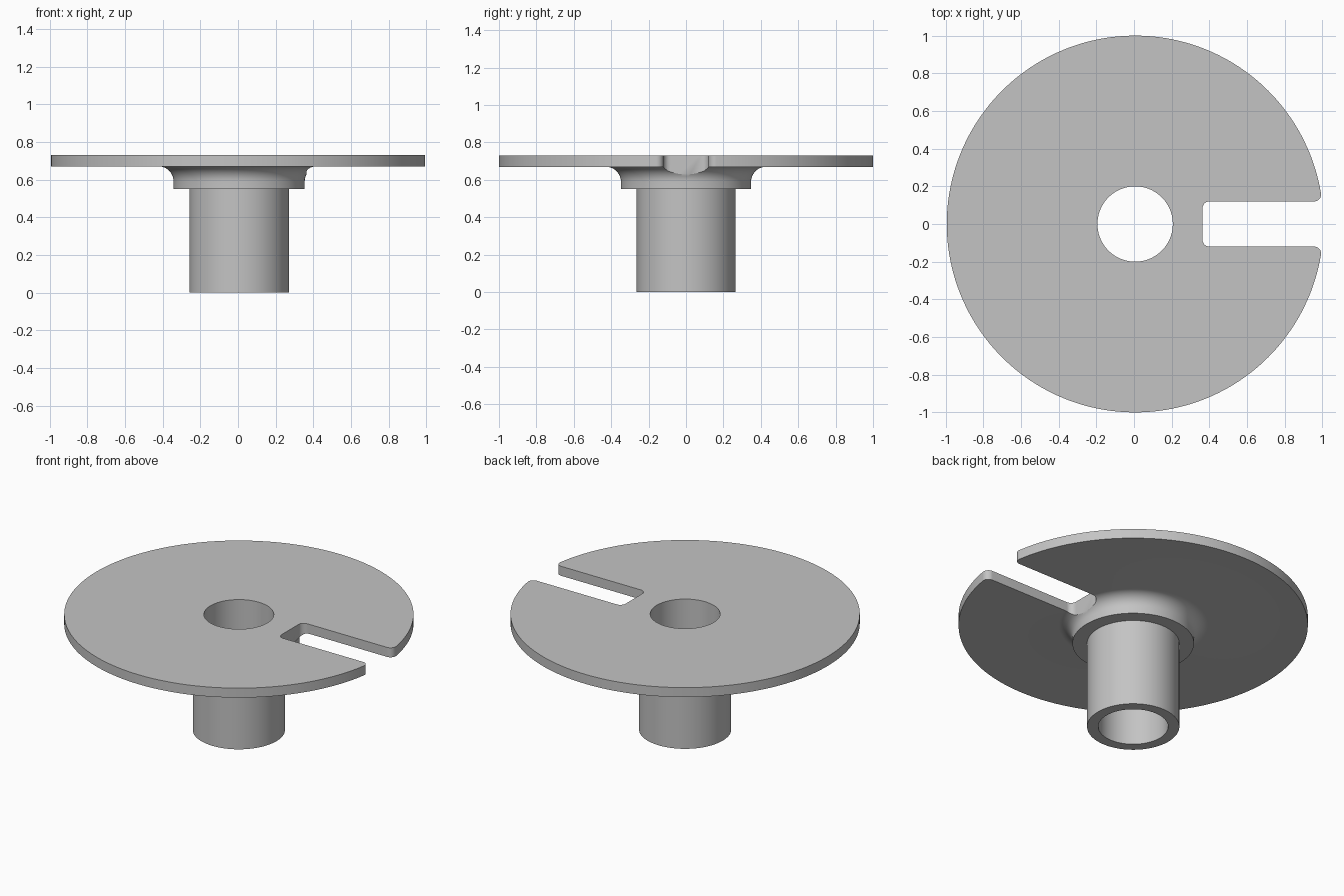
import bpy, bmesh, math

if "Cube" in bpy.data.objects:
    bpy.data.objects.remove(bpy.data.objects["Cube"])

SHIFT = 0.006          # the slot mouth trims the +x rim, so the axis sits slightly right
SEGMENTS = 192

grey = bpy.data.materials.new("plain_grey")
grey.diffuse_color = (0.55, 0.55, 0.55, 1)
grey.use_nodes = True
grey.node_tree.nodes["Principled BSDF"].inputs["Base Color"].default_value = grey.diffuse_color


def arc(cx, cy, r, a0, a1, n):
    """Points on an arc, angles in degrees."""
    angles = [math.radians(a0 + (a1 - a0) * i / n) for i in range(n + 1)]
    return [(cx + r * math.cos(a), cy + r * math.sin(a)) for a in angles]


def make_object(name, bm):
    bmesh.ops.recalc_face_normals(bm, faces=bm.faces)
    mesh = bpy.data.meshes.new(name)
    bm.to_mesh(mesh)
    bm.free()
    mesh.materials.append(grey)
    obj = bpy.data.objects.new(name, mesh)
    obj.location.x = SHIFT
    bpy.context.collection.objects.link(obj)
    return obj


# Flanged hub: closed (radius, height) section with a concave fillet, revolved
section = [(0.20, 0), (0.264, 0), (0.264, 0.55), (0.348, 0.55)]
section += arc(0.428, 0.59, 0.08, 180, 90, 12)
section += [(1.0, 0.67), (1.0, 0.73), (0.20, 0.73)]
bm = bmesh.new()
rings = []
for i in range(SEGMENTS):
    a = 2 * math.pi * i / SEGMENTS
    rings.append([bm.verts.new((r * math.cos(a), r * math.sin(a), z)) for r, z in section])
for i, ring in enumerate(rings):
    following = rings[(i + 1) % SEGMENTS]
    for j in range(len(section)):
        k = (j + 1) % len(section)
        bm.faces.new((ring[j], following[j], following[k], ring[k]))
hub = make_object("flanged_hub", bm)

# Slot cutter: rounded inner corners and a mouth rounded into the rim
half, inner, fillet = 0.12, 0.358, 0.036
mouth_y = half + fillet
mouth_x = math.sqrt((1 - fillet) ** 2 - mouth_y ** 2)
tangent = math.degrees(math.atan2(mouth_y, mouth_x))
upper = arc(inner + fillet, half - fillet, fillet, 180, 90, 8)
upper += arc(mouth_x, mouth_y, fillet, -90, tangent, 10)
upper += [(1.1, upper[-1][1] + 0.02)]
outline = upper + [(x, -y) for x, y in reversed(upper)]
bm = bmesh.new()
base = bm.faces.new([bm.verts.new((x, y, 0.56)) for x, y in outline])
lift = bmesh.ops.extrude_face_region(bm, geom=[base])
bmesh.ops.translate(bm, vec=(0, 0, 0.3),
                    verts=[v for v in lift["geom"] if isinstance(v, bmesh.types.BMVert)])
cutter = make_object("slot_cutter", bm)
cutter.hide_render = True
cutter.hide_set(True)

# Cut the slot and shade
cut = hub.modifiers.new("slot", 'BOOLEAN')
cut.operation = 'DIFFERENCE'
cut.solver = 'EXACT'
cut.object = cutter
bpy.context.view_layer.objects.active = hub
hub.select_set(True)
bpy.ops.object.modifier_apply(modifier=cut.name)
bpy.data.objects.remove(cutter)
bpy.ops.object.shade_smooth_by_angle(angle=math.radians(30))
